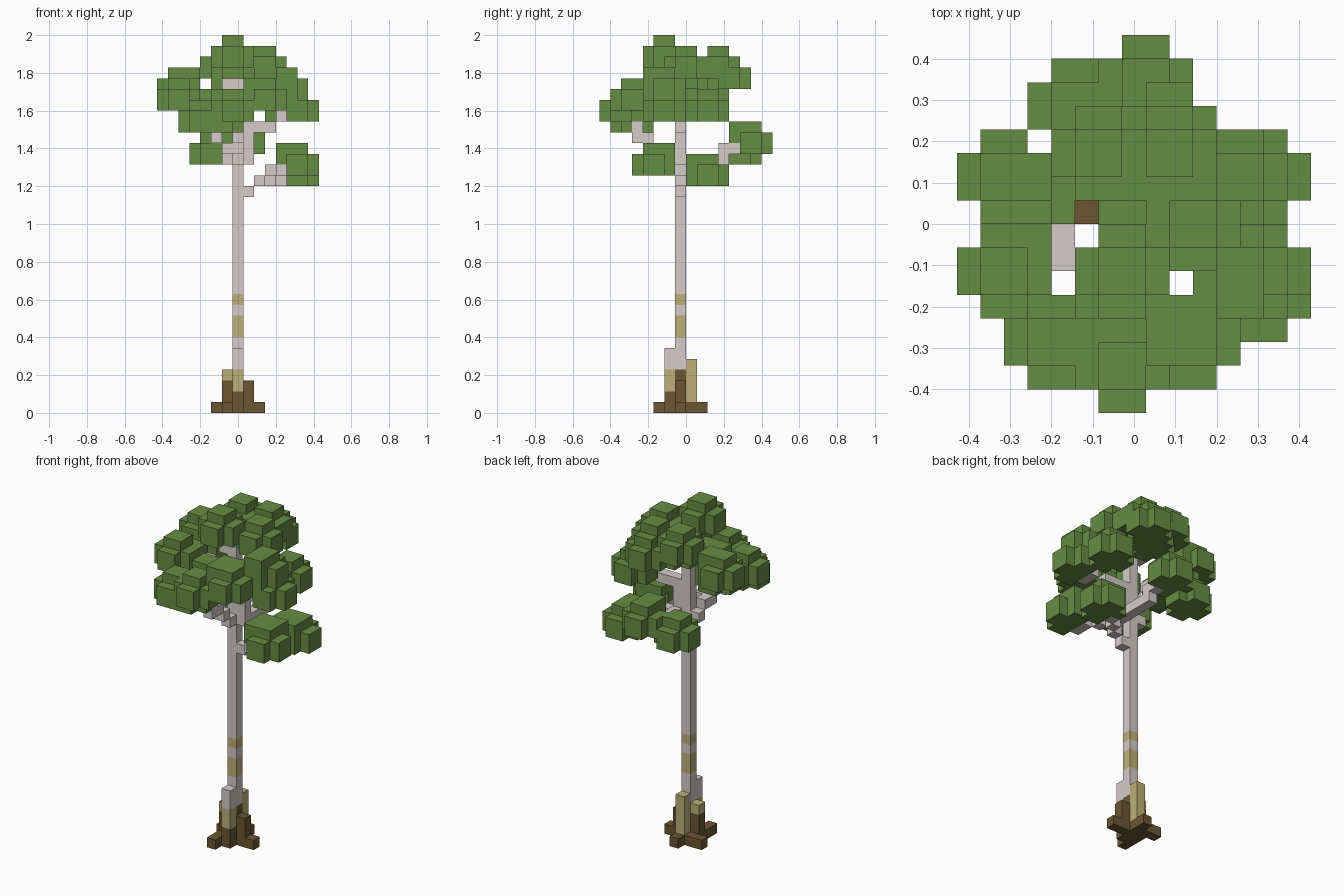
import bpy
import bmesh
from mathutils import Vector

if "Cube" in bpy.data.objects:
    bpy.data.objects.remove(bpy.data.objects["Cube"])

U = 2 / 35  # edge of one block


def material(name, rgb):
    m = bpy.data.materials.new(name)
    m.use_nodes = True
    m.diffuse_color = (*rgb, 1)
    bsdf = m.node_tree.nodes["Principled BSDF"]
    bsdf.inputs["Base Color"].default_value = (*rgb, 1)
    bsdf.inputs["Roughness"].default_value = 0.9
    return m


LEAF, BARK, MOSS, ROOT = range(4)
MATERIALS = [
    material("leaf green", (0.132, 0.262, 0.056)),
    material("pale bark", (0.67, 0.6, 0.6)),
    material("mossy tan", (0.51, 0.435, 0.19)),
    material("root brown", (0.15, 0.092, 0.035)),
]

blocks = {}  # cell -> (part name, colour); the first part to claim a cell keeps it


def put(part, cell, colour):
    blocks.setdefault(cell, (part, colour))


def column(part, x, y, *runs):
    """Stack runs of (height, colour) from the ground up."""
    z = 0
    for height, colour in runs:
        for _ in range(height):
            put(part, (x, y, z), colour)
            z += 1


def branch(name, *points):
    """Walk straight steps of blocks between the points."""
    for a, b in zip(points, points[1:]):
        a, b = Vector(a), Vector(b)
        steps = int(max(abs(c) for c in b - a))
        for i in range(steps + 1):
            p = a.lerp(b, i / steps)
            put(name, tuple(round(c) for c in p), BARK)


def clump(name, x, y, z, cap=(1, 2, 1, 2)):
    """Two layers of four by four without corners, then a small cap."""
    for i in range(4):
        for j in range(4):
            if not (i in (0, 3) and j in (0, 3)):
                put(name, (x + i, y + j, z), LEAF)
                put(name, (x + i, y + j, z + 1), LEAF)
            if cap[0] <= i <= cap[1] and cap[2] <= j <= cap[3]:
                put(name, (x + i, y + j, z + 2), LEAF)


# Trunk with mossy bands
column("trunk", 0, -1, (4, ROOT), (3, BARK), (2, MOSS), (1, BARK),
       (1, MOSS), (20, BARK))

# Buttresses and root tips
column("front_buttress", 0, -2, (2, ROOT), (2, MOSS), (2, BARK))
column("back_buttress", 0, 0, (1, ROOT), (4, MOSS))
column("right_buttress", -1, -1, (3, ROOT), (1, MOSS))
column("left_buttress", 1, -1, (3, ROOT))
for x, y in ((-2, 0), (-1, 0), (2, -1), (0, 1), (-1, -3), (-1, -2)):
    column("root_tips", x, y, (1, ROOT))

# Branches
branch("low_left_branch", (1, -1, 20), (2, -1, 21), (3, -2, 22), (4, -3, 22), (4, -4, 22))
branch("low_back_left_branch", (2, -1, 21), (4, 1, 21))
branch("back_branch", (1, -1, 23), (1, 3, 23), (1, 3, 24), (1, 4, 24))
branch("front_branch", (0, -2, 23), (0, -4, 25), (0, -5, 25), (0, -5, 26))
branch("right_branch", (-1, -1, 23), (-1, -3, 24), (-2, -4, 25), (-2, -4, 26),
       (-2, -3, 27), (-3, -2, 28), (-3, -1, 28))
branch("left_branch", (1, -1, 24), (1, -1, 26), (3, -1, 26), (4, -2, 27), (4, -3, 27))
branch("top_branch", (0, -1, 30), (-1, -1, 30))

# Low leaf clumps
clump("low_left_front_leaves", 4, -5, 22, (0, 2, 1, 3))
clump("low_left_back_leaves", 4, 0, 21, (0, 2, 0, 2))
clump("low_back_right_leaves", -4, 3, 23)
clump("low_back_left_leaves", -1, 4, 24, (1, 2, 0, 2))

# Front of the crown
clump("front_middle_leaves", -2, -8, 27)
clump("front_right_leaves", -5, -7, 26)
clump("front_inner_leaves", -3, -7, 26)
clump("front_centre_leaves", -2, -5, 27, (0, 2, 1, 2))
clump("front_left_leaves", 1, -7, 28, (0, 2, 1, 3))

# Left side of the crown
clump("left_front_leaves", 4, -4, 27)
clump("left_back_leaves", 3, 0, 27)
clump("left_upper_leaves", 3, -4, 29, (1, 2, 0, 2))

# Right side of the crown
clump("right_front_leaves", -7, -4, 28)
clump("right_back_leaves", -7, 0, 29, (1, 3, 1, 2))
clump("right_inner_leaves", -6, -1, 28)

# Top and back of the crown
clump("top_leaves", -2, -4, 32)
clump("top_left_leaves", 1, -2, 31)
clump("top_right_leaves", -3, 1, 31)
clump("top_back_leaves", 0, 1, 31)
clump("back_upper_leaves", 0, 2, 30, (1, 2, 0, 2))
clump("back_inner_leaves", -2, 0, 30)

# Corner offsets of each block side, keyed by its outward direction
SIDES = {}
for axis in range(3):
    for sign in (-1, 1):
        n, a = Vector(), Vector()
        n[axis] = sign
        a[(axis + 1) % 3] = 1
        b = n.cross(a)
        SIDES[tuple(int(c) for c in n)] = [
            (n + s * a + t * b) / 2 for s, t in ((-1, -1), (1, -1), (1, 1), (-1, 1))]


def build(part):
    bm = bmesh.new()
    for cell, (owner, colour) in blocks.items():
        if owner != part:
            continue
        centre = Vector(cell) + Vector((0, 0.5, 0.5))
        for n, corners in SIDES.items():
            if tuple(c + d for c, d in zip(cell, n)) in blocks:
                continue  # hidden between two blocks
            face = bm.faces.new([bm.verts.new((centre + c) * U) for c in corners])
            face.material_index = colour
    bmesh.ops.remove_doubles(bm, verts=bm.verts, dist=U / 100)
    bmesh.ops.dissolve_limit(bm, angle_limit=0.01, verts=bm.verts, edges=bm.edges,
                             delimit={'MATERIAL'})
    mesh = bpy.data.meshes.new(part)
    bm.to_mesh(mesh)
    bm.free()
    for m in MATERIALS:
        mesh.materials.append(m)
    bpy.context.collection.objects.link(bpy.data.objects.new(part, mesh))


for part in dict.fromkeys(owner for owner, _ in blocks.values()):
    build(part)
